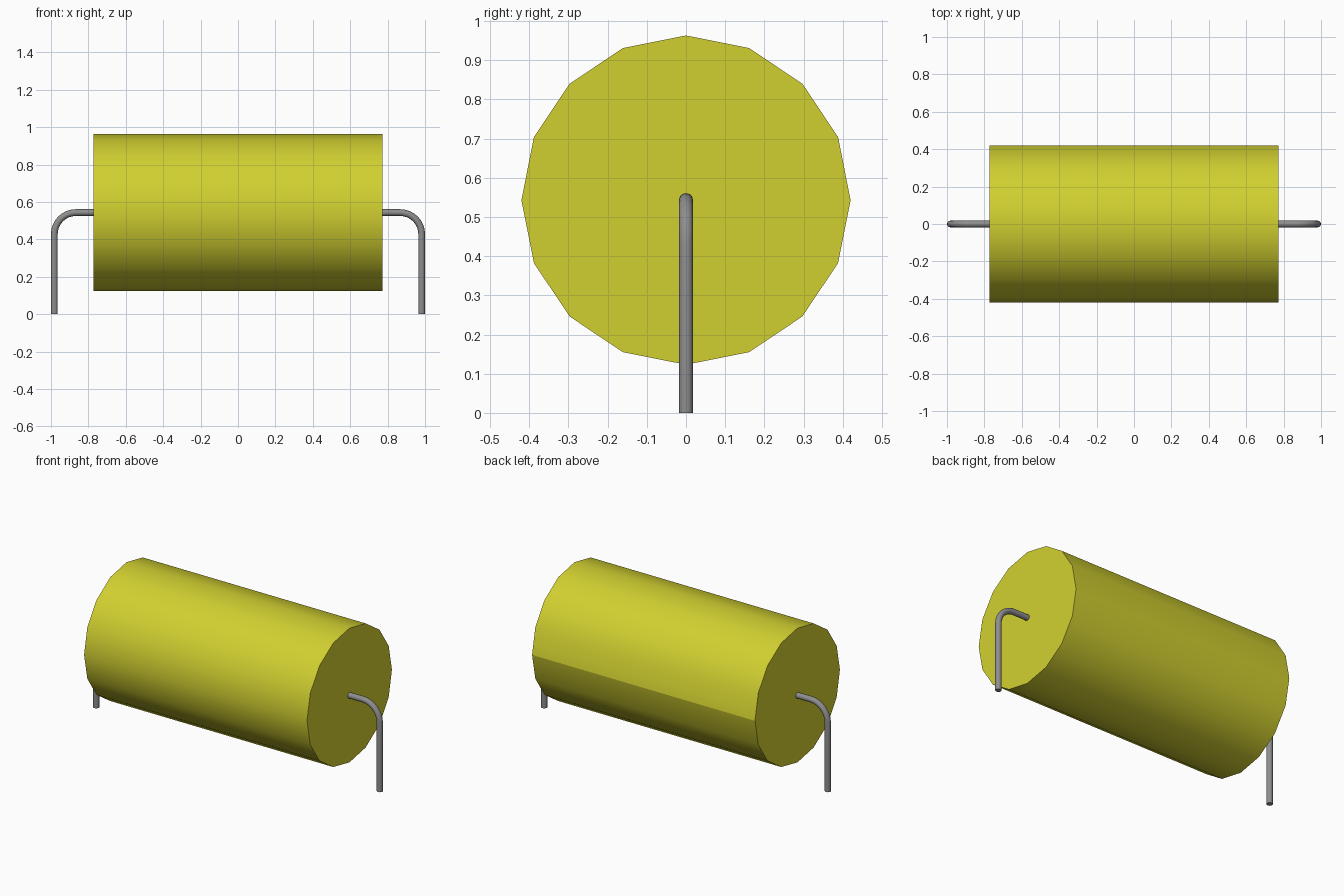
import bpy
import math

cube = bpy.data.objects.get("Cube")
if cube:
    bpy.data.objects.remove(cube, do_unlink=True)

BODY_RADIUS = 0.42
BODY_HALF = 0.772
AXIS_Z = 0.543
LEAD_RADIUS = 0.018
LEAD_X = 0.982
BEND = 0.115


def material(name, colour):
    mat = bpy.data.materials.new(name)
    mat.use_nodes = True
    mat.diffuse_color = colour
    mat.node_tree.nodes["Principled BSDF"].inputs["Base Color"].default_value = colour
    return mat


def smooth(obj):
    bpy.ops.object.select_all(action='DESELECT')
    obj.select_set(True)
    bpy.context.view_layer.objects.active = obj
    bpy.ops.object.shade_smooth_by_angle(angle=math.radians(40))


yellow = material("body yellow", (0.64, 0.63, 0.03, 1.0))
grey = material("lead grey", (0.27, 0.27, 0.27, 1.0))

# Body: 16-sided cylinder lying along x, smooth round its side
bpy.ops.mesh.primitive_cylinder_add(vertices=16, radius=BODY_RADIUS, depth=2 * BODY_HALF,
                                    location=(0, 0, AXIS_Z), rotation=(0, math.pi / 2, 0))
body = bpy.context.object
body.name = "body"
bpy.ops.object.transform_apply(location=False, rotation=True, scale=False)
body.data.materials.append(yellow)
smooth(body)

# Shading seam along the back of the body
for edge in body.data.edges:
    ends = [body.data.vertices[i].co for i in edge.vertices]
    if all(co.y > BODY_RADIUS - 0.001 for co in ends):
        edge.use_edge_sharp = True


# Wire leads: out of each end cap, round a bend and straight down
def lead(name, side):
    path = [(BODY_HALF - 0.01, AXIS_Z)]
    for i in range(9):
        a = math.pi / 2 * (1 - i / 8)
        path.append((LEAD_X - BEND + BEND * math.cos(a), AXIS_Z - BEND + BEND * math.sin(a)))
    path.append((LEAD_X, 0))

    curve = bpy.data.curves.new(name, 'CURVE')
    curve.dimensions = '3D'
    curve.bevel_depth = LEAD_RADIUS
    curve.bevel_resolution = 4
    curve.use_fill_caps = True
    spline = curve.splines.new('POLY')
    spline.points.add(len(path) - 1)
    for point, (x, z) in zip(spline.points, path):
        point.co = (side * x, 0, z, 1)

    obj = bpy.data.objects.new(name, curve)
    bpy.context.collection.objects.link(obj)
    bpy.ops.object.select_all(action='DESELECT')
    obj.select_set(True)
    bpy.context.view_layer.objects.active = obj
    bpy.ops.object.convert(target='MESH')
    obj = bpy.context.object
    obj.data.materials.clear()
    obj.data.materials.append(grey)
    smooth(obj)


lead("left_lead", 1)
lead("right_lead", -1)
